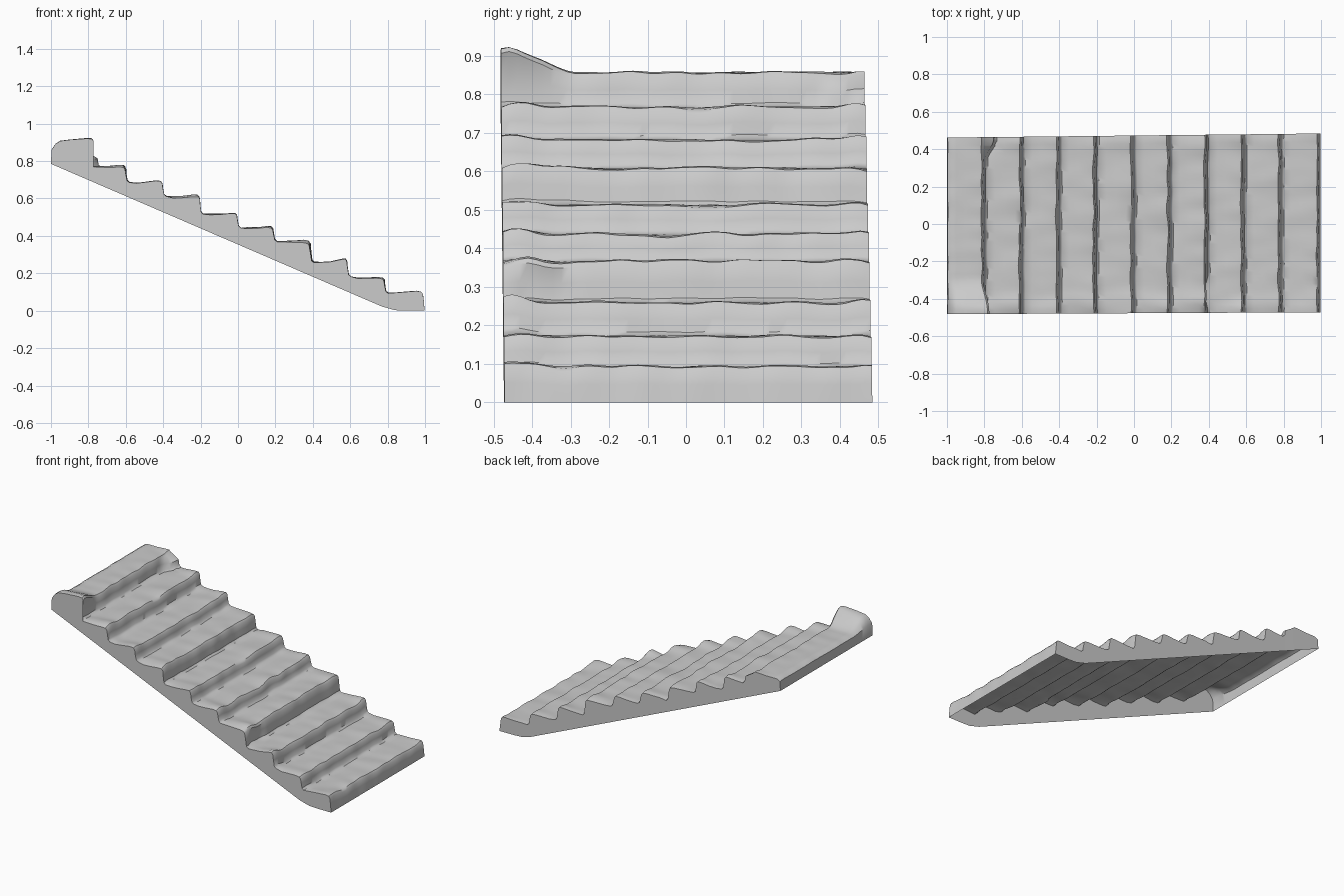
import bpy, bmesh
from mathutils import Vector, noise

if "Cube" in bpy.data.objects:
    bpy.data.objects.remove(bpy.data.objects["Cube"])

# Worn stone stair: riser positions and tread heights, bottom to top
RISERS = [0.998, 0.79, 0.592, 0.396, 0.197, 0.004, -0.198, -0.396, -0.593, -0.793, -1.0]
TREADS = [0.093, 0.173, 0.259, 0.366, 0.437, 0.512, 0.608, 0.683, 0.767, 0.857]
ROWS = 44


def smooth(a, b, v):
    t = max(0.0, min(1.0, (v - a) / (b - a)))
    return t * t * (3 - 2 * t)


def underside(x):
    if x > 0.85:
        return 0.0
    if x > 0.77:
        return 0.022 * (0.85 - x) / 0.08
    return 0.022 + (0.77 - x) * (0.785 - 0.022) / 1.77


# Step profile: (x, z, wear amount, step index)
profile = [(0.998, 0.0, 0, 0)]
for i, top in enumerate(TREADS):
    front, back = RISERS[i], RISERS[i + 1]
    low = TREADS[i - 1] if i else 0.0
    if i:
        profile.append((front + 0.012, low, 0.5, i))
        profile.append((front, low + 0.010, 0.5, i))
    profile += [(front - 0.006, (low + top) / 2, 0.6, i),
                (front - 0.011, top - 0.012, 1, i),
                (front - 0.020, top - 0.001, 1, i),
                (front - 0.045, top + 0.002, 0.8, i),
                ((front + back) / 2, top, 0.5, i),
                (back + 0.05, top, 0.5, i)]
profile += [(-0.975, 0.857, 0.5, 9), (-0.996, 0.845, 0.3, 9), (-1.0, 0.785, 0, 9)]


def worn(x, z, wear, i, v):
    """Place a profile point at v (0..1) across the width, with erosion."""
    y0 = -0.477 + 0.005 * x * (1 if x > 0 else -1) * (1 if x > 0 else -1)
    y1 = 0.473 + 0.011 * x
    y = y0 + (y1 - y0) * v
    nx = noise.noise(Vector((i * 7.3, y * 9, x * 4)))
    nz = noise.noise(Vector((i * 5.1 + 40, y * 11, x * 6)))
    px = x + 0.009 * wear * nx
    pz = z + 0.010 * wear * nz
    # raised, broken ends of each step
    end = max(smooth(-0.34, -0.43, y), 0.6 * smooth(0.36, 0.44, y))
    pz += 0.011 * wear * end * (0.7 + nz)
    if v in (0.0, 1.0):
        pz -= 0.004 * wear
    # raised corner lump with an overhanging lip on the top step
    if i == 9 and wear > 0:
        lump = smooth(-0.28, -0.46, y)
        if z > 0.84:
            pz += lump * 0.056 * smooth(-1.03, -0.93, x)
            if x > -0.84:
                px += 0.026 * lump
        elif z > 0.8:
            pz += lump * 0.03
        # rubble fillet at the opposite end
        if x > -0.80 and z < 0.83:
            px += 0.05 * smooth(0.34, 0.45, y)
    # gouge above the third tread
    if i == 3 and 0.26 < z < 0.34:
        px -= 0.012 * smooth(-0.27, -0.33, y) * smooth(-0.46, -0.41, y)
    return Vector((max(-1.0, min(1.0, px)), y, pz))


# Stair shell: worn top surface plus side walls, open underneath
bm = bmesh.new()
grid = [[bm.verts.new(worn(*p, r / ROWS)) for p in profile] for r in range(ROWS + 1)]
for a, b in zip(grid, grid[1:]):
    for k in range(len(profile) - 1):
        bm.faces.new((a[k], b[k], b[k + 1], a[k + 1]))

for row in (grid[0], grid[-1]):
    base = [row[0]]
    for v in row[1:-1]:
        base.append(bm.verts.new((v.co.x, v.co.y, underside(v.co.x))))
    base.append(row[-1])
    for k in range(len(row) - 1):
        loop = []
        for v in (row[k], row[k + 1], base[k + 1], base[k]):
            if v not in loop:
                loop.append(v)
        bm.faces.new(loop)

bmesh.ops.recalc_face_normals(bm, faces=bm.faces[:])
bm.normal_update()
if sum(f.normal.z * f.calc_area() for f in bm.faces) < 0:
    bmesh.ops.reverse_faces(bm, faces=bm.faces[:])

mesh = bpy.data.meshes.new("stone_stairs")
bm.to_mesh(mesh)
bm.free()
stairs = bpy.data.objects.new("stone_stairs", mesh)
bpy.context.collection.objects.link(stairs)
bpy.context.view_layer.objects.active = stairs
stairs.select_set(True)
bpy.ops.object.shade_smooth_by_angle(angle=0.7)
